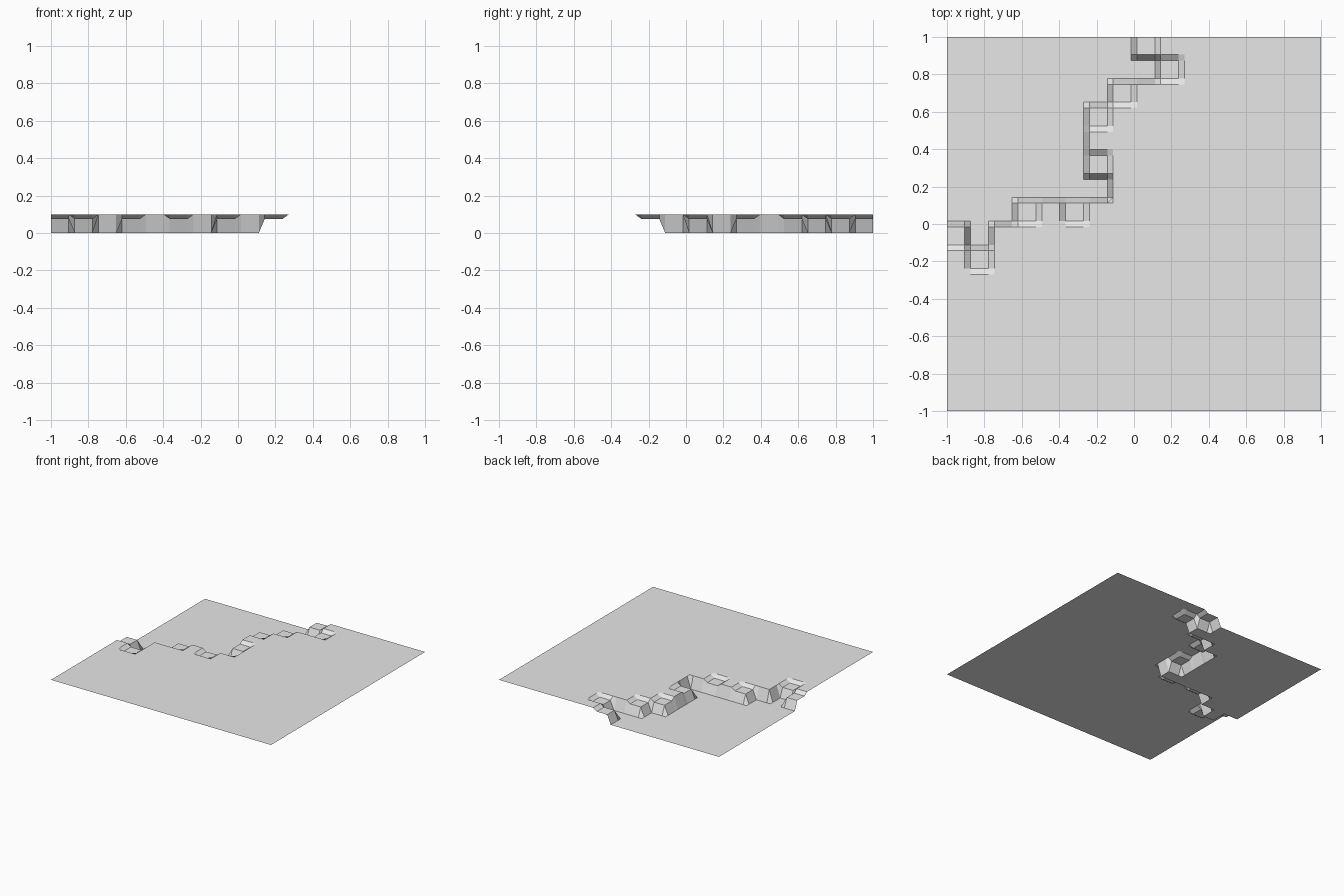
import bpy, bmesh

if "Cube" in bpy.data.objects:
    bpy.data.objects.remove(bpy.data.objects["Cube"])

STEP, BEVEL = 0.127, 0.016        # tile pitch and half width of each slope
TOP, LEDGE, FLOOR = 0.098, 0.075, 0.0
N = 8                             # tiles run from -8 to 7 on both axes

# Sunken corner: first low row of each column, plus two notches in the cliff
low_from = {-8: 0, -7: -1, -6: 0, -5: 1, -4: 1, -3: 1, -2: 5, -1: 6}
notches = {(-2, 1), (0, 6)}
# Shallow ledges along the cliff edge
ledges = {(0, 7), (1, 6), (-1, 5), (-2, 4), (-2, 2),
          (-3, 0), (-5, 0), (-8, -1), (-7, -2)}


def height(i, j):
    if (i, j) in ledges:
        return LEDGE
    if (i, j) in notches or j >= low_from.get(i, N):
        return FLOOR
    return TOP


# Every tile owns two grid lines per axis; strips between tiles become slopes
bm = bmesh.new()
lines = [(i, i * STEP + BEVEL if side == 0 else (i + 1) * STEP - BEVEL)
         for i in range(-N, N) for side in (0, 1)]
grid = [[bm.verts.new((x, y, height(i, j))) for j, y in lines] for i, x in lines]
for a in range(len(lines) - 1):
    for b in range(len(lines) - 1):
        bm.faces.new((grid[a][b], grid[a + 1][b],
                      grid[a + 1][b + 1], grid[a][b + 1]))

# Merge the flat tiles into large plain faces
bmesh.ops.dissolve_limit(bm, angle_limit=0.002, verts=bm.verts[:], edges=bm.edges[:])
bm.normal_update()

mesh = bpy.data.meshes.new("terrain")
bm.to_mesh(mesh)
bm.free()
terrain = bpy.data.objects.new("terrain", mesh)
bpy.context.collection.objects.link(terrain)

# Plain grey ground
grey = bpy.data.materials.new("light_grey")
grey.diffuse_color = (0.8, 0.8, 0.8, 1)
grey.use_nodes = True
grey.node_tree.nodes["Principled BSDF"].inputs["Base Color"].default_value = grey.diffuse_color
mesh.materials.append(grey)
